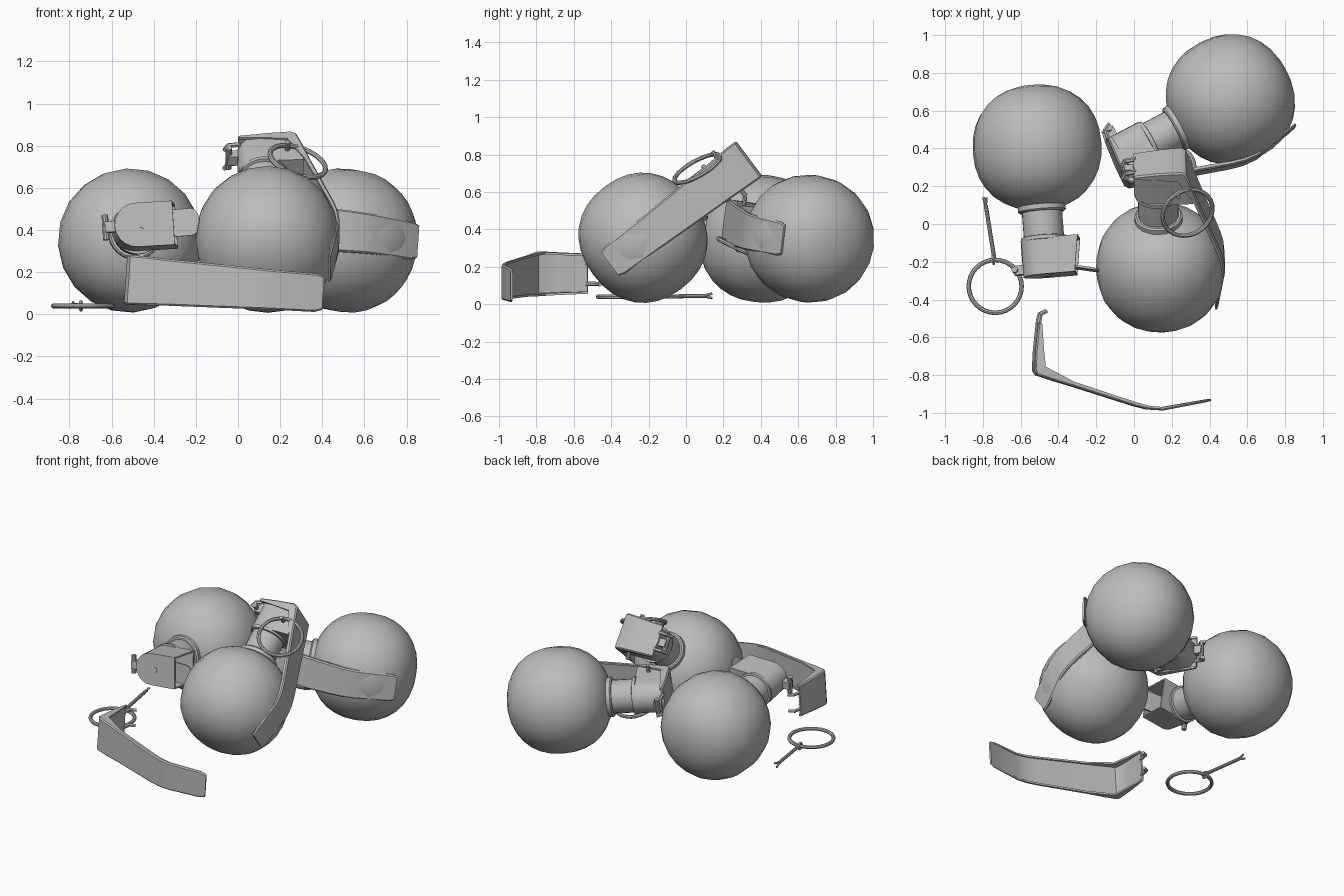
import bpy, bmesh, math
from math import sin, cos, pi
from mathutils import Vector, Matrix

cube = bpy.data.objects.get("Cube")
if cube:
    bpy.data.objects.remove(cube, do_unlink=True)

grey = bpy.data.materials.new("plain grey")
grey.use_nodes = True
grey.diffuse_color = (0.5, 0.5, 0.5, 1)
grey.node_tree.nodes["Principled BSDF"].inputs["Base Color"].default_value = (0.5, 0.5, 0.5, 1)


def finish(bm, name, angle=35):
    """Turn a bmesh into a mesh with smooth faces and sharp corners."""
    bmesh.ops.recalc_face_normals(bm, faces=bm.faces)
    mesh = bpy.data.meshes.new(name)
    bm.to_mesh(mesh)
    bm.free()
    mesh.materials.append(grey)
    mesh.shade_smooth()
    mesh.set_sharp_from_angle(angle=math.radians(angle))
    return mesh


def place(mesh, name, frame):
    ob = bpy.data.objects.new(name, mesh)
    bpy.context.collection.objects.link(ob)
    ob.matrix_world = frame
    return ob


def make_frame(origin, axis, side):
    """Local z runs along axis, local x points towards side."""
    z = Vector(axis).normalized()
    x = Vector(side)
    x = (x - z * x.dot(z)).normalized()
    m = Matrix((x, z.cross(x), z)).transposed().to_4x4()
    m.translation = origin
    return m


def lathe(bm, profile, sides):
    rings = []
    for r, h in profile:
        if r < 1e-4:
            rings.append([bm.verts.new((0, 0, h))])
        else:
            rings.append([bm.verts.new((r * cos(2 * pi * i / sides), r * sin(2 * pi * i / sides), h))
                          for i in range(sides)])
    for a, b in zip(rings, rings[1:]):
        for i in range(sides):
            j = (i + 1) % sides
            quad = [a[i % len(a)], a[j % len(a)], b[j % len(b)], b[i % len(b)]]
            bm.faces.new(list(dict.fromkeys(quad)))


def rod(bm, start, end, radius, sides=10):
    a, b = Vector(start), Vector(end)
    turn = Vector((0, 0, 1)).rotation_difference(b - a).to_matrix().to_4x4()
    bmesh.ops.create_cone(bm, cap_ends=True, segments=sides, radius1=radius, radius2=radius,
                          depth=(b - a).length, matrix=Matrix.Translation((a + b) / 2) @ turn)


def block(bm, center, size):
    bmesh.ops.create_cube(bm, size=1, matrix=Matrix.Translation(center) @ Matrix.Diagonal((*size, 1)))


def torus(bm, center, normal, major, minor, steps=32, sides=8):
    turn = Vector((0, 0, 1)).rotation_difference(Vector(normal)).to_matrix()
    loops = []
    for i in range(steps):
        u = 2 * pi * i / steps
        loops.append([bm.verts.new(turn @ Vector(((major + minor * cos(2 * pi * k / sides)) * cos(u),
                                                  (major + minor * cos(2 * pi * k / sides)) * sin(u),
                                                  minor * sin(2 * pi * k / sides))) + Vector(center))
                      for k in range(sides)])
    for i in range(steps):
        a, b = loops[i], loops[(i + 1) % steps]
        for k in range(sides):
            m = (k + 1) % sides
            bm.faces.new((a[k], b[k], b[m], a[m]))


def body_mesh():
    # slightly squared ball
    bm = bmesh.new()
    profile, p = [], 2 / 2.2
    for i in range(17):
        t = pi * i / 16
        c = cos(t)
        profile.append((0.342 * abs(sin(t)) ** p, -0.332 * math.copysign(abs(c) ** p, c)))
    lathe(bm, profile, 20)
    return finish(bm, "body", 50)


def neck_mesh():
    bm = bmesh.new()
    lathe(bm, [(0, 0.3), (0.127, 0.3), (0.127, 0.338), (0.118, 0.346), (0.107, 0.346), (0.107, 0.475),
               (0.12, 0.478), (0.12, 0.498), (0, 0.5)], 24)
    return finish(bm, "neck")


def housing_mesh():
    # arched case, hollow and open on the lever side
    bm = bmesh.new()
    arch = [(-0.02 + 0.105 * cos(t), 0.105 * sin(t)) for t in [pi / 2 + pi * i / 10 for i in range(11)]]
    low = [bm.verts.new((x, y, 0.49)) for x, y in [(0.185, 0.105)] + arch + [(0.185, -0.105)]]
    top = [bm.verts.new((x, y, 0.685)) for x, y in [(0.155, 0.105)] + arch + [(0.155, -0.105)]]
    bm.faces.new(low)
    bm.faces.new(top)
    for i in range(len(low) - 1):
        bm.faces.new((low[i], low[i + 1], top[i + 1], top[i]))
    mouth = bm.faces.new((low[-1], low[0], top[0], top[-1]))
    bm.normal_update()
    bmesh.ops.inset_region(bm, faces=[mouth], thickness=0.014)
    out = bmesh.ops.extrude_discrete_faces(bm, faces=[mouth])["faces"][0]
    bmesh.ops.translate(bm, verts=out.verts, vec=(-0.2, 0, 0))
    # hinge lug with its cross pin
    block(bm, (-0.14, 0, 0.645), (0.06, 0.05, 0.05))
    rod(bm, (-0.165, -0.06, 0.645), (-0.165, 0.06, 0.645), 0.016)
    # rivet on the end
    rod(bm, (0.01, 0, 0.68), (0.01, 0, 0.69), 0.019, 16)
    return finish(bm, "housing")


def striker_mesh():
    # thin tongue with a rounded tip
    bm = bmesh.new()
    outline = [(0, -0.065)] + [(0.24 + 0.04 * cos(t), 0.065 * sin(t))
                               for t in [-pi / 2 + pi * i / 8 for i in range(9)]] + [(0, 0.065)]
    face = bm.faces.new([bm.verts.new((x, y, 0.61 + 0.23 * x)) for x, y in outline])
    out = bmesh.ops.extrude_face_region(bm, geom=[face])["geom"]
    bmesh.ops.translate(bm, verts=[v for v in out if isinstance(v, bmesh.types.BMVert)], vec=(0, 0, 0.012))
    return finish(bm, "striker")


def lever_mesh():
    # bent channel: radial, axial, width, flange depth
    stations = [(-0.12, 0.685, 0.215, 0.02), (0.02, 0.7, 0.225, 0.045), (0.13, 0.705, 0.235, 0.06),
                (0.155, 0.69, 0.235, 0.06), (0.185, 0.6, 0.23, 0.045), (0.215, 0.5, 0.22, 0.025),
                (0.32, 0.17, 0.2, 0.022), (0.337, 0.1, 0.195, 0.02), (0.342, 0.02, 0.19, 0.018),
                (0.3, -0.2, 0.182, 0.014), (0.292, -0.235, 0.16, 0.01)]
    bm = bmesh.new()
    rows = []
    for i, (r, h, w, d) in enumerate(stations):
        p, q = stations[max(i - 1, 0)], stations[min(i + 1, len(stations) - 1)]
        run = Vector((q[0] - p[0], 0, q[1] - p[1])).normalized()
        inward = Vector((run.z, 0, -run.x))
        mid = Vector((r, 0, h))
        half = Vector((0, w / 2, 0))
        bevel = Vector((0, 0.008, 0))
        outer = [mid - half + inward * d, mid - half + inward * 0.008, mid - half + bevel,
                 mid + half - bevel, mid + half + inward * 0.008, mid + half + inward * d]
        t = 0.012
        lip = Vector((0, t, 0))
        inner = [outer[5] - lip, mid + half - lip + inward * t, mid - half + lip + inward * t, outer[0] + lip]
        rows.append([bm.verts.new(v) for v in outer + inner])
    n = len(rows[0])
    for a, b in zip(rows, rows[1:]):
        for k in range(n):
            m = (k + 1) % n
            bm.faces.new((a[k], a[m], b[m], b[k]))
    bm.faces.new(rows[0])
    bm.faces.new(rows[-1])
    # two hooks that grip the hinge pin
    for y in (-0.055, 0.055):
        rod(bm, (-0.11, y, 0.68), (-0.165, y, 0.67), 0.012, 6)
        rod(bm, (-0.165, y, 0.675), (-0.185, y, 0.635), 0.011, 6)
    return finish(bm, "lever")


def fitted_pin_mesh():
    # cross pin with the pull ring hanging beside the housing
    bm = bmesh.new()
    rod(bm, (0.11, -0.15, 0.57), (0.11, 0.15, 0.57), 0.012)
    torus(bm, (0.155, -0.125, 0.45), (0.28, -0.95, 0.12), 0.138, 0.012)
    return finish(bm, "pin")


def loose_pin_mesh():
    # ring lying flat with a split shaft
    bm = bmesh.new()
    torus(bm, (0, 0, 0), (0, 0, 1), 0.14, 0.012)
    torus(bm, (-0.01, 0.14, 0), (1, 0.1, 0), 0.02, 0.008, 14, 6)
    rod(bm, (-0.005, 0.15, 0), (-0.05, 0.43, 0.004), 0.011)
    for s in (-1, 1):
        rod(bm, (-0.05, 0.42, 0.004), (-0.054 + 0.008 * s, 0.47, 0.004 + 0.012 * s), 0.007, 6)
    return finish(bm, "loose pin")


body, neck, housing = body_mesh(), neck_mesh(), housing_mesh()
lever, fitted_pin = lever_mesh(), fitted_pin_mesh()

# three rounds, each lying a different way
frames = {
    "left_round": make_frame((0.51, 0.66, 0.35), (-0.88, -0.47, 0.12), (0.47, -0.88, 0.08)),
    "front_round": make_frame((0.14, -0.23, 0.355), (-0.03, 0.8, 0.6), (1, 0.03, 0)),
    "right_round": make_frame((-0.513, 0.405, 0.35), (0.075, -0.98, 0.11), (0.99, 0.07, 0.06)),
}
for name, frame in frames.items():
    for part, mesh in (("body", body), ("neck", neck), ("housing", housing)):
        place(mesh, f"{name}_{part}", frame)
    if name != "right_round":
        place(lever, f"{name}_lever", frame)
        place(fitted_pin, f"{name}_pin_and_ring", frame)

# the opened round has its striker out, its lever and pin on the ground
place(striker_mesh(), "right_round_striker", frames["right_round"])
place(lever, "loose_lever", make_frame((0.17, -0.645, 0.116), (-1, 0, 0.07), (0, -1, 0)))
place(loose_pin_mesh(), "loose_pin_and_ring", Matrix.Translation((-0.735, -0.33, 0.04)))
